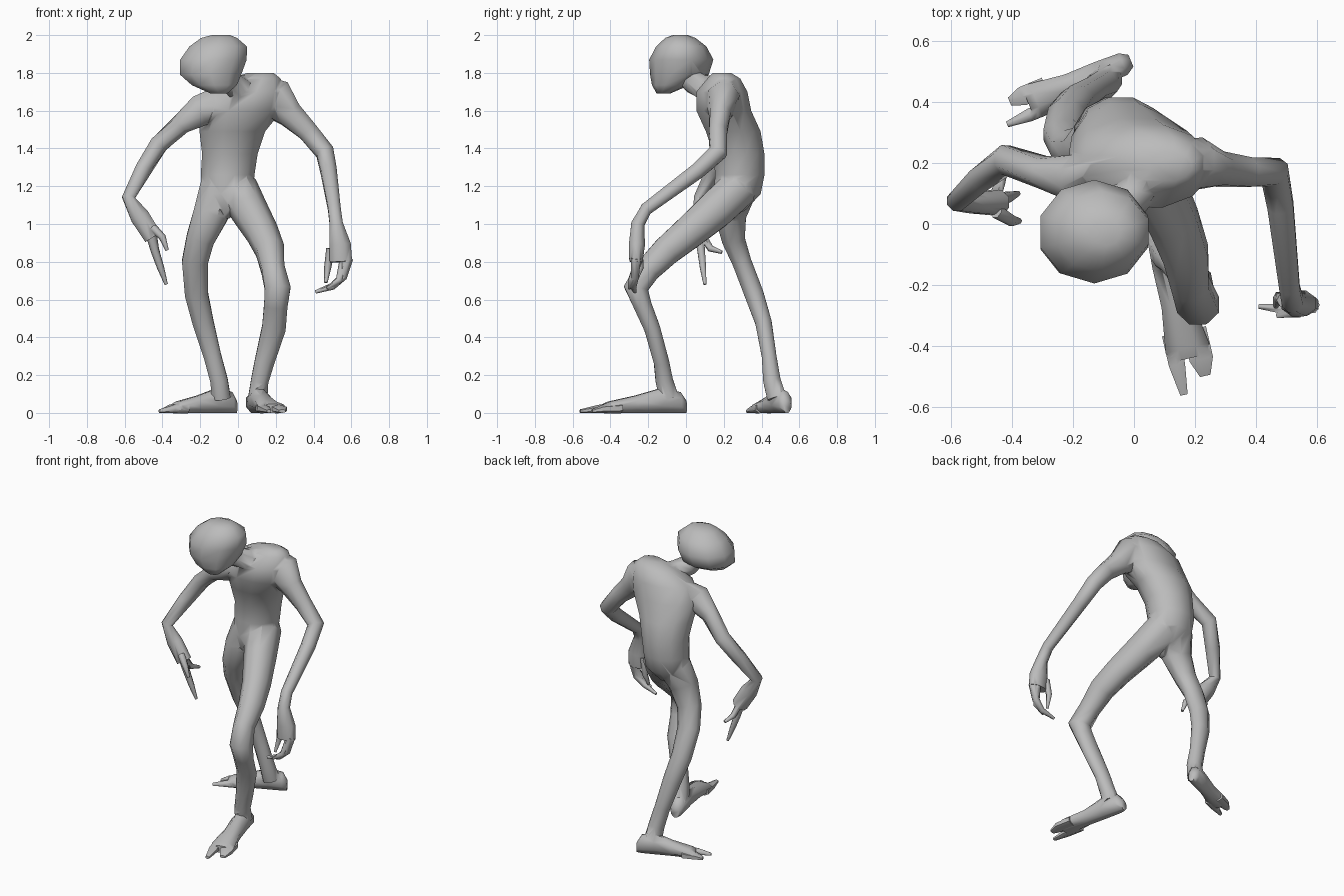
import bpy, bmesh, math
from mathutils import Vector

cube = bpy.data.objects.get("Cube")
if cube:
    bpy.data.objects.remove(cube, do_unlink=True)

skin = bpy.data.materials.new("grey skin")
skin.use_nodes = True
skin.diffuse_color = (.5, .5, .5, 1)
skin.node_tree.nodes["Principled BSDF"].inputs["Base Color"].default_value = (.5, .5, .5, 1)

X, Y, Z = Vector((1, 0, 0)), Vector((0, 1, 0)), Vector((0, 0, 1))
parts = []


def loft(name, sections, sides=8, across=X, axis=None):
    """Skin elliptical rings (x, y, z, half width, optional half depth) along a path."""
    bm = bmesh.new()
    centres = [Vector(section[:3]) for section in sections]
    rings = []
    for i, section in enumerate(sections):
        before = centres[max(i - 1, 0)]
        after = centres[min(i + 1, len(centres) - 1)]
        tangent = axis or (after - before).normalized()
        wide = (across - tangent * across.dot(tangent)).normalized()
        deep = tangent.cross(wide)
        ring = []
        for k in range(sides):
            angle = math.tau * (k + .5) / sides
            offset = wide * math.cos(angle) * section[3] + deep * math.sin(angle) * section[-1]
            ring.append(bm.verts.new(centres[i] + offset))
        rings.append(ring)
    for lower, upper in zip(rings, rings[1:]):
        for k in range(sides):
            n = (k + 1) % sides
            bm.faces.new((lower[k], lower[n], upper[n], upper[k]))
    bm.faces.new(rings[0])
    bm.faces.new(rings[-1])
    bmesh.ops.recalc_face_normals(bm, faces=bm.faces)
    mesh = bpy.data.meshes.new(name)
    bm.to_mesh(mesh)
    bm.free()
    mesh.materials.append(skin)
    part = bpy.data.objects.new(name, mesh)
    bpy.context.collection.objects.link(part)
    parts.append(part)


def foot(name, heel, toe, inner):
    """Flat wedge foot with two toes; inner is the side of the slender toe."""
    heel, toe = Vector(heel), Vector(toe)
    forward = (toe - heel).normalized()
    side = Z.cross(forward)
    length = (toe - heel).length

    def section(along, shift, width, height):
        centre = heel + (forward * along + side * shift) * length + Z * height * .46
        return (*centre, width * length, height / 2)

    loft(name, [section(along, 0, width, height) for along, width, height in (
        (0, .05, .07), (.06, .09, .12), (.25, .1, .14),
        (.48, .1, .1), (.74, .14, .065), (.8, .11, .05))], 8, side, forward)
    for label, shift, reach, width in (("slender_toe", -.08, 1, .055), ("broad_toe", .065, .92, .08)):
        shift *= -inner
        loft(name + "_" + label, [section(.64, shift, width, .055), section(.82, shift, width, .045),
                                  section(reach, shift, width * .45, .02)], 6, side, forward)


def fingers(name, paths):
    """Thin tapering fingers, each following a short path."""
    for label, path in paths.items():
        radii = (.03, .023, .019, .009)[-len(path):]
        loft(name + "_" + label, [(*p, r) for p, r in zip(path, radii)], 6, Y)


# Torso, from the crotch up to the raised left shoulder
loft("body", [
    (-.065, .22, 1.03, .02, .03),
    (-.06, .235, 1.08, .09, .09),
    (-.055, .27, 1.16, .14, .13),
    (-.055, .285, 1.26, .147, .135),
    (-.043, .28, 1.37, .152, .14),
    (-.03, .25, 1.49, .18, .15),
    (.01, .2, 1.6, .23, .15),
    (.04, .19, 1.7, .215, .14),
    (.09, .2, 1.77, .14, .09),
    (.12, .19, 1.8, .07, .05),
], 12, X, Z)

# Neck reaching forward, and the drooping head with a narrow chin
loft("neck", [
    (.05, .22, 1.7, .09),
    (0, .1, 1.72, .07),
    (-.05, .04, 1.75, .065),
    (-.1, 0, 1.82, .06),
])
loft("head", [
    (-.1, -.12, 1.69, .045, .035),
    (-.125, -.08, 1.735, .125, .1),
    (-.145, -.035, 1.79, .17, .155),
    (-.13, -.025, 1.87, .185, .17),
    (-.105, -.025, 1.94, .16, .133),
    (-.1, -.03, 1.985, .1, .08),
    (-.09, -.03, 2, .05, .04),
], 10, X, Z)

# Arms, shoulder to palm
loft("left_arm", [
    (.04, .2, 1.69, .05),
    (.12, .2, 1.69, .1, .08),
    (.2, .195, 1.66, .115, .09),
    (.275, .18, 1.58, .075, .06),
    (.37, .17, 1.49, .058, .052),
    (.46, .17, 1.38, .052),
    (.48, .06, 1.28, .046),
    (.51, -.21, 1.08, .036),
    (.52, -.255, 1, .038),
    (.54, -.26, .89, .062, .046),
    (.545, -.265, .8, .064, .038),
])
loft("right_arm", [
    (-.04, .19, 1.65, .05),
    (-.11, .17, 1.63, .1, .08),
    (-.2, .15, 1.6, .09, .08),
    (-.3, .17, 1.53, .055),
    (-.42, .21, 1.42, .052),
    (-.5, .15, 1.29, .046),
    (-.58, .075, 1.14, .036),
    (-.52, .07, 1.04, .055, .038),
    (-.45, .07, .93, .052, .045),
])

# Fingers
fingers("left_hand", {
    "long_finger": [(.58, -.265, .82), (.555, -.27, .72), (.5, -.28, .67), (.41, -.27, .64)],
    "middle_finger": [(.56, -.25, .81), (.535, -.29, .7), (.47, -.3, .66)],
    "thumb": [(.49, -.25, .87), (.475, -.24, .77), (.465, -.27, .69)],
})
fingers("right_hand", {
    "long_finger": [(-.46, .07, .95), (-.44, .08, .86), (-.41, .09, .77), (-.38, .1, .68)],
    "middle_finger": [(-.46, .08, .95), (-.44, .13, .87), (-.42, .19, .85)],
    "thumb": [(-.45, .04, .98), (-.4, .01, .93), (-.375, .01, .86)],
})

# Legs: the left one strides forward, the right one trails behind
loft("left_leg", [
    (-.03, .33, 1.28, .07),
    (0, .27, 1.18, .11),
    (.06, .15, 1.07, .1, .108),
    (.13, .01, .95, .088, .094),
    (.17, -.1, .86, .08, .084),
    (.185, -.2, .76, .066, .073),
    (.21, -.265, .66, .074, .07),
    (.2, -.23, .57, .067, .052),
    (.19, -.18, .45, .068, .046),
    (.14, -.13, .27, .056, .044),
    (.115, -.115, .17, .05),
    (.105, -.09, .08, .055),
])
loft("right_leg", [
    (-.07, .31, 1.29, .07),
    (-.1, .27, 1.18, .11),
    (-.145, .235, 1.05, .1, .09),
    (-.2, .25, .92, .08, .066),
    (-.228, .295, .8, .074, .055),
    (-.22, .36, .63, .066, .055),
    (-.185, .41, .48, .06, .047),
    (-.135, .44, .3, .05, .042),
    (-.1, .455, .17, .05),
    (-.09, .48, .08, .055),
])

# Feet
foot("left_foot", (.08, 0, 0), (.208, -.55, 0), -1)
foot("right_foot", (-.01, .535, 0), (-.43, .36, 0), 1)

# Weld everything into one continuous skin
bpy.ops.object.select_all(action="DESELECT")
body = parts[0]
body.select_set(True)
bpy.context.view_layer.objects.active = body
for part in parts[1:]:
    weld = body.modifiers.new("weld", "BOOLEAN")
    weld.operation = "UNION"
    weld.solver = "EXACT"
    weld.object = part
    bpy.ops.object.modifier_apply(modifier=weld.name)
    bpy.data.objects.remove(part, do_unlink=True)

# Smooth shading with crisp creases
bpy.ops.object.shade_smooth_by_angle(angle=math.radians(62))
